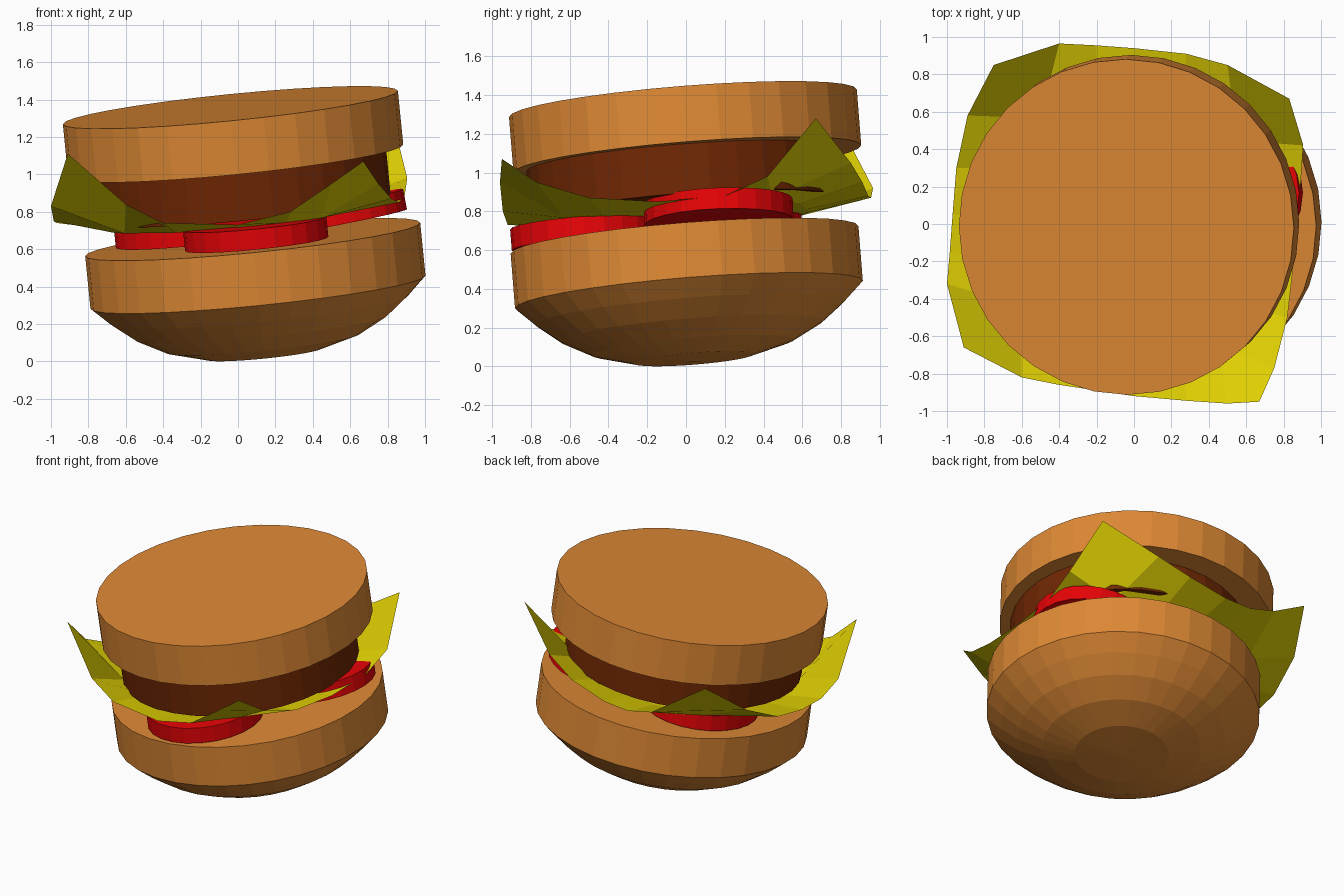
import bpy, bmesh
from math import pi, cos, sin
from mathutils import Vector

if "Cube" in bpy.data.objects:
    bpy.data.objects.remove(bpy.data.objects["Cube"])

TILT = (-0.1, -0.08, 1.0)


def material(name, rgb):
    m = bpy.data.materials.new(name)
    m.diffuse_color = (*rgb, 1.0)
    m.use_nodes = True
    m.node_tree.nodes["Principled BSDF"].inputs["Base Color"].default_value = m.diffuse_color
    return m


BUN = material("bread", (0.73, 0.25, 0.035))
MEAT = material("meat", (0.16, 0.02, 0.001))
RED = material("tomato_red", (0.80, 0.001, 0.002))
LEAF = material("leaf", (0.76, 0.64, 0.001))


def add_object(name, bm, mat):
    bmesh.ops.recalc_face_normals(bm, faces=bm.faces)
    me = bpy.data.meshes.new(name)
    bm.to_mesh(me)
    bm.free()
    me.materials.append(mat)
    ob = bpy.data.objects.new(name, me)
    bpy.context.collection.objects.link(ob)
    return ob


def lathe(name, profile, centre, mat, sides=32, axis=TILT):
    """Revolve (radius, height) points, capped at both ends, tilted onto axis."""
    bm = bmesh.new()
    rings = [[bm.verts.new((r * cos(2 * pi * i / sides), r * sin(2 * pi * i / sides), z))
              for i in range(sides)] for r, z in profile]
    for a, b in zip(rings, rings[1:]):
        for i in range(sides):
            j = (i + 1) % sides
            bm.faces.new((a[i], a[j], b[j], b[i]))
    bm.faces.new(rings[0][::-1])
    bm.faces.new(rings[-1])
    ob = add_object(name, bm, mat)
    ob.location = centre
    ob.rotation_mode = 'QUATERNION'
    ob.rotation_quaternion = Vector((0, 0, 1)).rotation_difference(Vector(axis))
    return ob


# Domed bun half, upside down at the bottom of the stack
lathe("domed_bun", [(0.02, -0.348), (0.31, -0.333), (0.52, -0.275), (0.68, -0.19),
                    (0.80, -0.095), (0.90, 0), (0.90, 0.285)], (0.107, 0.015, 0.37), BUN)

# Flat bun half on top
lathe("flat_bun", [(0.90, 0), (0.90, 0.29)], (-0.012, 0.007, 1.07), BUN)

# Meat patty
lathe("patty", [(0.785, 0), (0.785, 0.26)], (0.035, -0.02, 0.815), MEAT)

# Three tomato slices, the right one tipped up
SLICES = [((0.10, -0.515, 0.628), TILT),
          ((-0.27, 0.22, 0.645), TILT),
          ((0.525, 0.17, 0.742), (-0.19, -0.04, 1))]
for n, (centre, axis) in enumerate(SLICES):
    lathe(f"tomato_slice_{n + 1}", [(0.385, 0), (0.385, 0.11)], centre, RED, 24, axis)

# Lettuce: square sheet with curled-up corners, outline runs six steps per side
OUTLINE = [
    (-.91, -.66, 1.11), (-.60, -.82, .84), (-.40, -.86, .74),
    (0, -.92, .73), (.28, -.945, .80), (.50, -.96, .95),
    (.67, -.95, 1.07), (.75, -.77, .95), (.82, -.50, .87),
    (.86, -.15, .85), (.89, .20, .88), (.905, .42, .98),
    (.83, .67, 1.28), (.50, .85, 1.05), (.28, .91, .95),
    (0, .94, .88), (-.20, .955, .87), (-.40, .965, .92),
    (-.75, .85, 1.14), (-.89, .58, .92), (-.95, .30, .78),
    (-.97, .05, .74), (-.985, -.15, .75), (-1.0, -.32, .83)]
CURL = (0, 0, 0.04, 1)     # share of the edge's lift, ring by ring
MIDDLE = 0.76


def leaf_point(u, v):
    t = max(abs(u), abs(v))
    if t < 1e-4:
        return Vector((0, 0, MIDDLE))
    u, v = u / t, v / t
    # position along the square's perimeter, 0 to 24
    if v < -0.9999:
        s = 3 * (u + 1)
    elif u > 0.9999:
        s = 6 + 3 * (v + 1)
    elif v > 0.9999:
        s = 12 + 3 * (1 - u)
    else:
        s = 18 + 3 * (1 - v)
    s += 1e-5
    k = int(s)
    edge = Vector(OUTLINE[k % 24]).lerp(Vector(OUTLINE[(k + 1) % 24]), s - k)
    lift = edge.z - (MIDDLE + 0.1 * edge.x + 0.08 * edge.y)
    x, y = edge.x * t, edge.y * t
    return Vector((x, y, MIDDLE + 0.1 * x + 0.08 * y + lift * CURL[round(3 * t)]))


bm = bmesh.new()
bmesh.ops.create_grid(bm, x_segments=6, y_segments=6, size=1)
for vert in bm.verts:
    vert.co = leaf_point(vert.co.x, vert.co.y)
add_object("lettuce", bm, LEAF)
